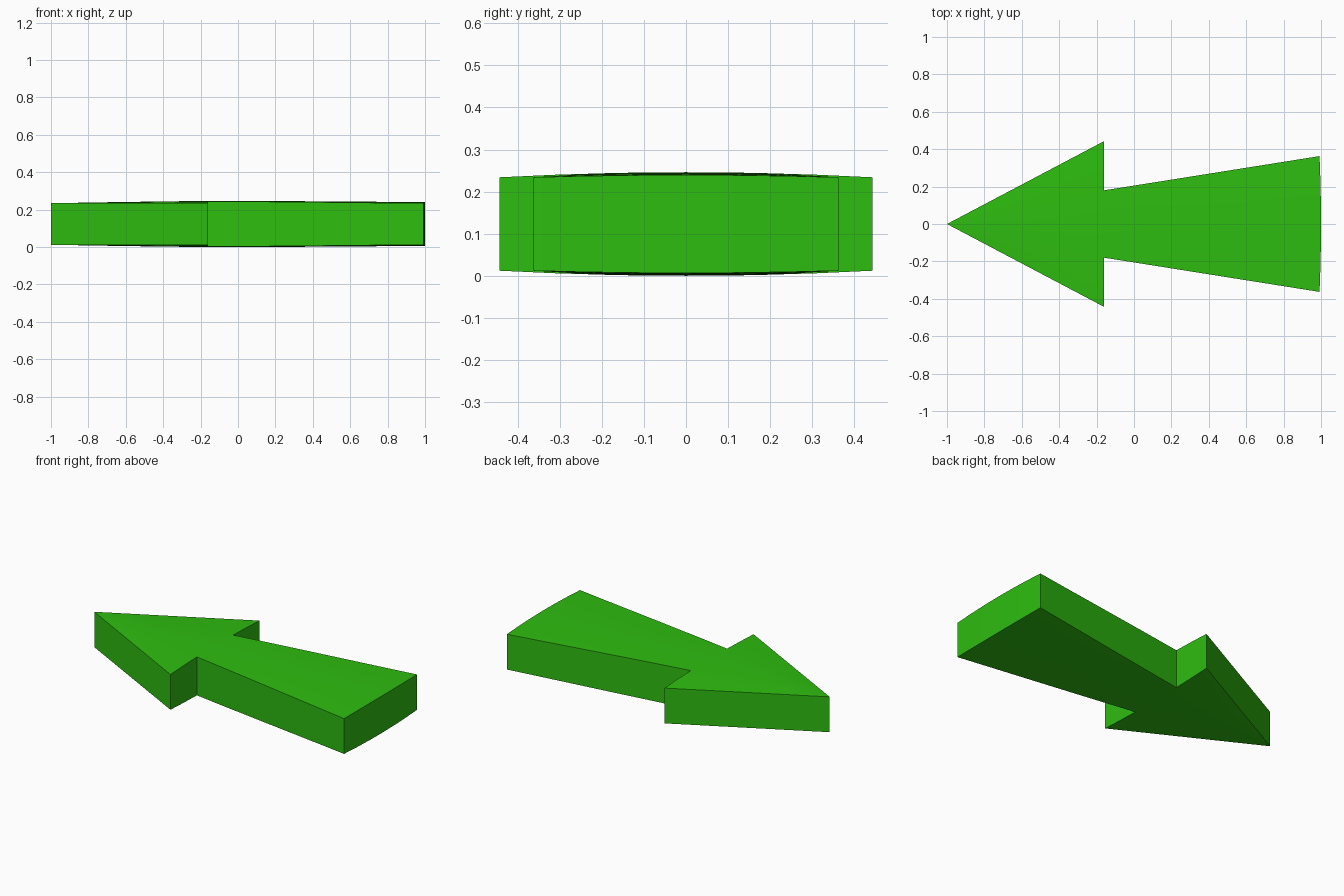
import bpy, bmesh

if "Cube" in bpy.data.objects:
    bpy.data.objects.remove(bpy.data.objects["Cube"])

HEAD_X, TAIL_X = -0.16, 0.992      # back of the arrow head, end of the shaft
HEAD_W, NECK_W, TAIL_W = 0.443, 0.18, 0.363
MID_Z, HALF, BULGE = 0.123, 0.111, 0.012

green = bpy.data.materials.new("leaf green")
green.diffuse_color = (0.027, 0.51, 0.005, 1)
green.use_nodes = True
green.node_tree.nodes["Principled BSDF"].inputs["Base Color"].default_value = green.diffuse_color

bm = bmesh.new()


def grid(stations, sign):
    """Skin rows of (x, y, dome) points as one face of the slab."""
    rows = [[bm.verts.new((x, y, MID_Z + sign * (HALF + BULGE * d)))
             for x, y, d in row] for row in stations]
    for a, b in zip(rows, rows[1:]):
        for i in range(len(a) - 1):
            quad = [a[i], b[i], b[i + 1], a[i + 1]]
            bm.faces.new(quad if sign > 0 else quad[::-1])


# Columns across the head; the inner ones continue into the shaft
r = NECK_W / HEAD_W
inner = [-r, -r * 0.66, -r * 0.33, 0, r * 0.33, r * 0.66, r]
cols = [-1, -0.7] + inner + [0.7, 1]

# Triangular head, growing from the tip
head = []
for i in range(7):
    t = i / 6
    rise = 1 - (1 - t) ** 1.3
    head.append([(-1 + t * (HEAD_X + 1), c * HEAD_W * t, rise * (1 - c * c))
                 for c in cols])

# Flared shaft with a slightly bowed end
shaft = []
for i in range(9):
    t = i / 8
    w = NECK_W + (TAIL_W - NECK_W) * t
    dome_w = HEAD_W + (TAIL_W - HEAD_W) * t
    row = []
    for c in inner:
        k = c / r
        x = HEAD_X + (TAIL_X - HEAD_X) * t + 0.008 * (1 - k * k) * t ** 6
        row.append((x, k * w, (1 - 0.55 * t * t) * (1 - (k * w / dome_w) ** 2)))
    shaft.append(row)

for sign in (1, -1):
    grid(head, sign)
    grid(shaft, sign)
bmesh.ops.remove_doubles(bm, verts=bm.verts, dist=1e-5)

# Side walls join the two outlines
rim = [e for e in bm.edges if e.is_boundary]
lower = {(round(v.co.x, 4), round(v.co.y, 4)): v
         for e in rim for v in e.verts if v.co.z < MID_Z}
for e in rim:
    a, b = e.verts
    if a.co.z > MID_Z:
        bm.faces.new([a, b] + [lower[round(v.co.x, 4), round(v.co.y, 4)]
                               for v in (b, a)])
bmesh.ops.recalc_face_normals(bm, faces=bm.faces)

mesh = bpy.data.meshes.new("arrow")
bm.to_mesh(mesh)
bm.free()
mesh.materials.append(green)
arrow = bpy.data.objects.new("arrow", mesh)
bpy.context.collection.objects.link(arrow)
bpy.context.view_layer.objects.active = arrow
arrow.select_set(True)
bpy.ops.object.shade_smooth_by_angle(angle=0.5)
